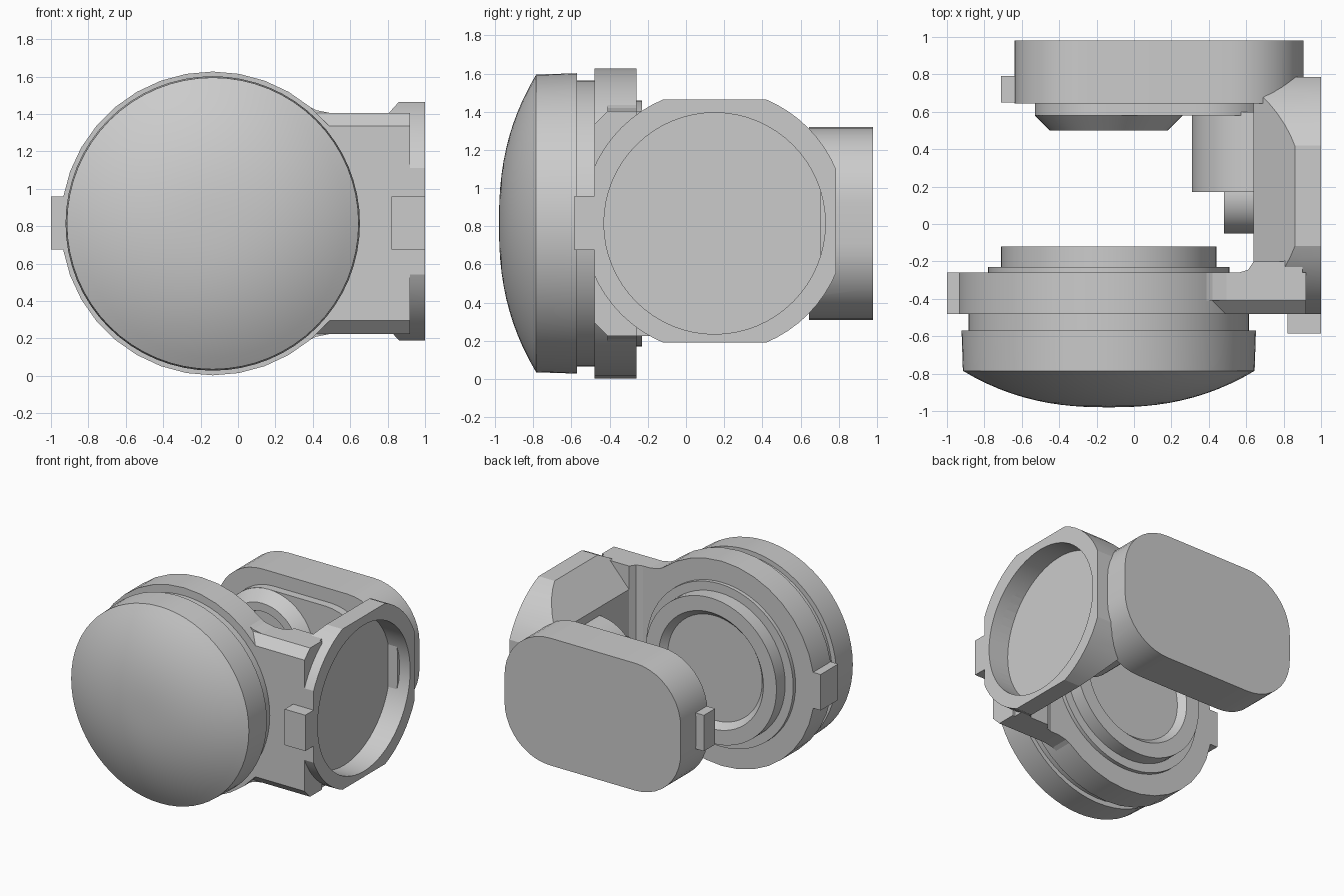
import bpy, bmesh, math
from math import cos, sin, pi
from mathutils import Vector

if "Cube" in bpy.data.objects:
    bpy.data.objects.remove(bpy.data.objects["Cube"])

grey = bpy.data.materials.new("plain_grey")
grey.use_nodes = True
colour = (0.6, 0.6, 0.6, 1)
grey.diffuse_color = colour
grey.node_tree.nodes["Principled BSDF"].inputs["Base Color"].default_value = colour

CX, CZ = -0.135, 0.815      # optical axis
DY, DZ = 0.15, 0.8275       # centre of the side arm


def shade(ob):
    bpy.ops.object.select_all(action="DESELECT")
    ob.select_set(True)
    bpy.context.view_layer.objects.active = ob
    bpy.ops.object.shade_smooth_by_angle(angle=math.radians(25))


def finish(name, bm, smooth=True):
    bmesh.ops.remove_doubles(bm, verts=bm.verts, dist=1e-5)
    bmesh.ops.recalc_face_normals(bm, faces=bm.faces)
    mesh = bpy.data.meshes.new(name)
    bm.to_mesh(mesh)
    bm.free()
    mesh.materials.append(grey)
    ob = bpy.data.objects.new(name, mesh)
    bpy.context.collection.objects.link(ob)
    if smooth:
        shade(ob)
    return ob


def prism(name, points, axis, low, high, smooth=False):
    """Extrude a 2D outline along an axis (other two axes in x, y, z order)."""
    def place(p, d):
        co = list(p)
        co.insert(axis, d)
        return co
    bm = bmesh.new()
    face = bm.faces.new([bm.verts.new(place(p, low)) for p in points])
    new = bmesh.ops.extrude_face_region(bm, geom=[face])["geom"]
    offset = Vector(place((0, 0), high - low))
    bmesh.ops.translate(bm, vec=offset, verts=[v for v in new if isinstance(v, bmesh.types.BMVert)])
    return finish(name, bm, smooth)


def box(name, x0, x1, y0, y1, z0, z1):
    return prism(name, [(x0, y0), (x1, y0), (x1, y1), (x0, y1)], 2, z0, z1)


def lathe(name, profile, sides=64):
    """Spin (radius, y) points around the optical axis."""
    bm = bmesh.new()
    verts = [bm.verts.new((CX + r, y, CZ)) for r, y in profile]
    edges = [bm.edges.new(pair) for pair in zip(verts, verts[1:])]
    bmesh.ops.spin(bm, geom=verts + edges, cent=(CX, 0, CZ), axis=(0, 1, 0),
                   angle=2 * pi, steps=sides, use_merge=True)
    return finish(name, bm)


def arc(a, b, r, start=0, sweep=2 * pi, steps=64):
    return [(a + r * cos(start + sweep * i / steps), b + r * sin(start + sweep * i / steps))
            for i in range(steps)]


def rounded(x0, x1, z0, z1, r):
    pts = []
    corners = [(x1 - r, z1 - r), (x0 + r, z1 - r), (x0 + r, z0 + r), (x1 - r, z0 + r)]
    for q, (cx, cz) in enumerate(corners):
        pts += arc(cx, cz, r, pi / 2 * q, pi / 2 * 1.1, 11)
    return pts


def boolean(ob, cutter, operation):
    mod = ob.modifiers.new(operation, "BOOLEAN")
    mod.operation, mod.object, mod.solver = operation, cutter, "EXACT"
    bpy.context.view_layer.objects.active = ob
    bpy.ops.object.modifier_apply(modifier=mod.name)


# Front dome with its barrel, flatter towards the middle
dome = [(0.78 * i / 12, -0.98 + 0.195 * (i / 12) ** 2.4) for i in range(13)]
lathe("front_dome", dome + [(0.787, -0.57), (0.75, -0.57), (0.75, -0.46), (0, -0.46)])

# Mounting ring and the stepped eyepiece behind it
lathe("mounting_ring", [(0, -0.48), (0.812, -0.48), (0.812, -0.26), (0, -0.26)], 36)
lathe("stepped_eyepiece", [(0, -0.28), (0.645, -0.28), (0.645, -0.23), (0.575, -0.23),
                           (0.575, -0.12), (0.46, -0.12), (0.415, -0.17), (0, -0.17)])

# Front plate joining the ring to the side arm, with chamfered front edges
plate = prism("front_plate", [(-0.48, 0.295), (-0.41, 0.225), (-0.26, 0.225),
                              (-0.26, 1.405), (-0.41, 1.405), (-0.48, 1.335)], 0, 0.3, 0.92)
for name, s in (("upper_gusset", 1), ("lower_gusset", -1)):
    prism(name, [(0.36, CZ + s * 0.5), (0.36, CZ + s * 0.635), (0.42, CZ + s * 0.605),
                 (0.52, CZ + s * 0.585), (0.52, CZ + s * 0.5)], 1, -0.41, -0.26)

# Fillet between plate and arm
fillet = prism("corner_fillet", [(0.56, -0.27), (0.56, -0.26), (0.61, -0.245), (0.64, -0.2),
                                 (0.8, -0.2), (0.86, -0.15), (0.9, -0.15), (0.9, -0.27)],
               2, 0.225, 1.405)

# Side arm: sloped section trimmed to a flattened disc, with a round socket
arm = prism("side_arm", [(1, 0.19), (1, 1.465), (0.86, 1.465), (0.64, 1.22),
                         (0.64, 0.435), (0.86, 0.19)], 1, -0.48, 0.785)
trim = prism("trim_cutter", arc(DY, DZ, 0.692), 0, 0.5, 1.2)
socket = prism("socket_cutter", arc(DY, CZ, 0.58), 0, 0.825, 1.2)
boolean(arm, trim, "INTERSECT")
for part in (arm, plate, fillet):
    boolean(part, socket, "DIFFERENCE")
shade(arm)

# Rear housing relieved beside the socket, its pad and the small lens
housing = prism("rear_housing", rounded(-0.64, 0.907, 0.31, 1.32, 0.4), 1, 0.645, 0.98)
relief = box("relief_cutter", 0.8, 1.2, 0.5, 0.705, 0, 2)
boolean(housing, relief, "DIFFERENCE")
shade(housing)
for helper in (trim, socket, relief):
    bpy.data.objects.remove(helper)
prism("rear_pad", rounded(-0.53, 0.75, CZ - 0.395, CZ + 0.395, 0.39), 1, 0.58, 0.66, True)
lathe("rear_lens", [(0, 0.6), (0.395, 0.6), (0.395, 0.58), (0.315, 0.5),
                    (0.25, 0.5), (0.23, 0.56), (0, 0.56)], 48)

# Rounded inner hinge block and pivot
prism("inner_block", arc(0.65, CZ, 0.34, pi / 2, pi * 33 / 32, 33), 1, 0.17, 0.6, True)
prism("inner_pivot", arc(DY, CZ, 0.2), 0, 0.48, 0.66, True)

# Small rectangular tabs
box("ring_tab", -1, -0.9, -0.48, -0.26, 0.675, 0.96)
box("arm_tab", 0.82, 1, -0.585, -0.47, 0.675, 0.96)
box("housing_tab", -0.71, -0.62, 0.65, 0.79, 0.675, 0.96)
